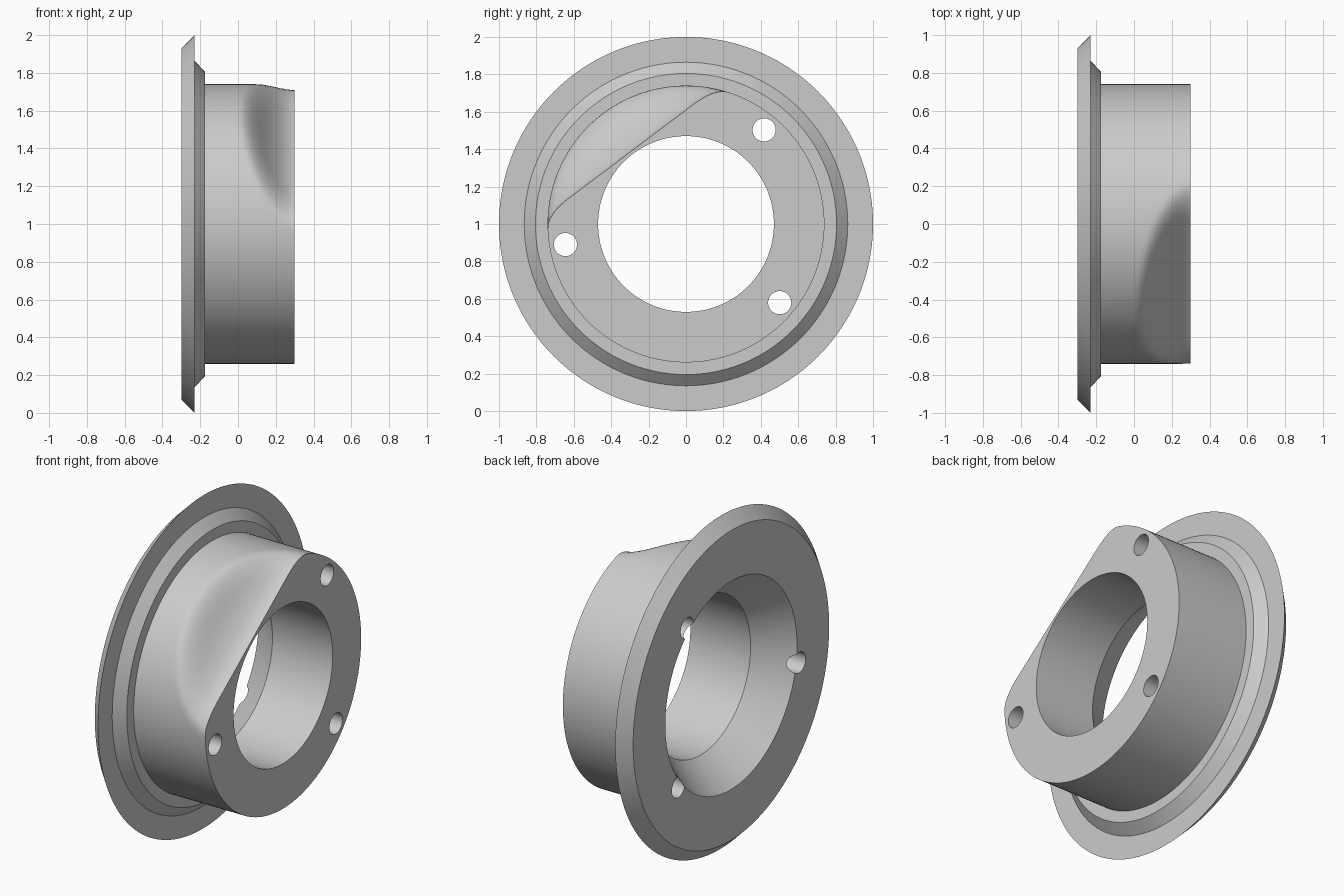
import bpy, bmesh, math

cube = bpy.data.objects.get("Cube")
if cube:
    bpy.data.objects.remove(cube, do_unlink=True)

SEGMENTS = 160
BODY_R, BORE_R = 0.74, 0.47
FRONT, BACK, COLLAR = 0.3, -0.3, -0.175
SCOOP_ANGLE = math.radians(127)

grey = bpy.data.materials.new("light grey")
grey.use_nodes = True
colour = (0.6, 0.6, 0.6, 1)
grey.diffuse_color = colour
grey.node_tree.nodes["Principled BSDF"].inputs["Base Color"].default_value = colour


def scooped_radius(x, angle):
    """Body radius, blended softly into a flat that deepens toward the end face."""
    c = math.cos(angle - SCOOP_ANGLE)
    if x <= 0 or c < 0.2:
        return BODY_R
    depth = 0.487 + 0.36 * (1 - x / FRONT) ** 1.7
    flat, k = depth / c, 0.1
    h = max(k - abs(BODY_R - flat), 0) / k
    return min(BODY_R, flat) - h * h * k / 4


# Closed section of the ring: flange, collar, body, bore and tapered mouth
steps = 20
section = [(BACK, 0.93), (-0.23, 1.0), (-0.23, 0.865), (COLLAR, 0.805), (COLLAR, BODY_R)]
section += [(FRONT * i / steps, None) for i in range(steps + 1)]
section += [(FRONT, BORE_R), (-0.1, BORE_R), (BACK, 0.625)]

bm = bmesh.new()
rings = []
for x, radius in section:
    ring = []
    for i in range(SEGMENTS):
        a = math.tau * i / SEGMENTS
        r = scooped_radius(x, a) if radius is None else radius
        ring.append(bm.verts.new((x, r * math.cos(a), 1 + r * math.sin(a))))
    rings.append(ring)
for n, ring in enumerate(rings):
    after = rings[(n + 1) % len(rings)]
    for i in range(SEGMENTS):
        j = (i + 1) % SEGMENTS
        bm.faces.new((ring[i], ring[j], after[j], after[i]))
bmesh.ops.recalc_face_normals(bm, faces=bm.faces)
mesh = bpy.data.meshes.new("flanged_ring")
bm.to_mesh(mesh)
bm.free()
mesh.materials.append(grey)
body = bpy.data.objects.new("flanged_ring", mesh)
bpy.context.collection.objects.link(body)
bpy.context.view_layer.objects.active = body

# Three bolt holes straight through the wall
for degrees in (50.3, 189.7, -40):
    a = math.radians(degrees)
    bpy.ops.mesh.primitive_cylinder_add(
        vertices=40, radius=0.062, depth=1,
        location=(0, 0.654 * math.cos(a), 1 + 0.654 * math.sin(a)),
        rotation=(0, math.pi / 2, 0))
    cutter = bpy.context.object
    cutter.name = "bolt_hole_cutter"
    cutter.hide_render = True
    cutter.data.materials.append(grey)
    cut = body.modifiers.new("bolt_hole", "BOOLEAN")
    cut.operation, cut.solver, cut.object = "DIFFERENCE", "EXACT", cutter
    bpy.context.view_layer.objects.active = body
    bpy.ops.object.modifier_apply(modifier=cut.name)
    bpy.data.objects.remove(cutter, do_unlink=True)

# Smooth round walls, crisp machined edges
bpy.ops.object.select_all(action="DESELECT")
body.select_set(True)
bpy.context.view_layer.objects.active = body
bpy.ops.object.shade_smooth_by_angle(angle=math.radians(30))
